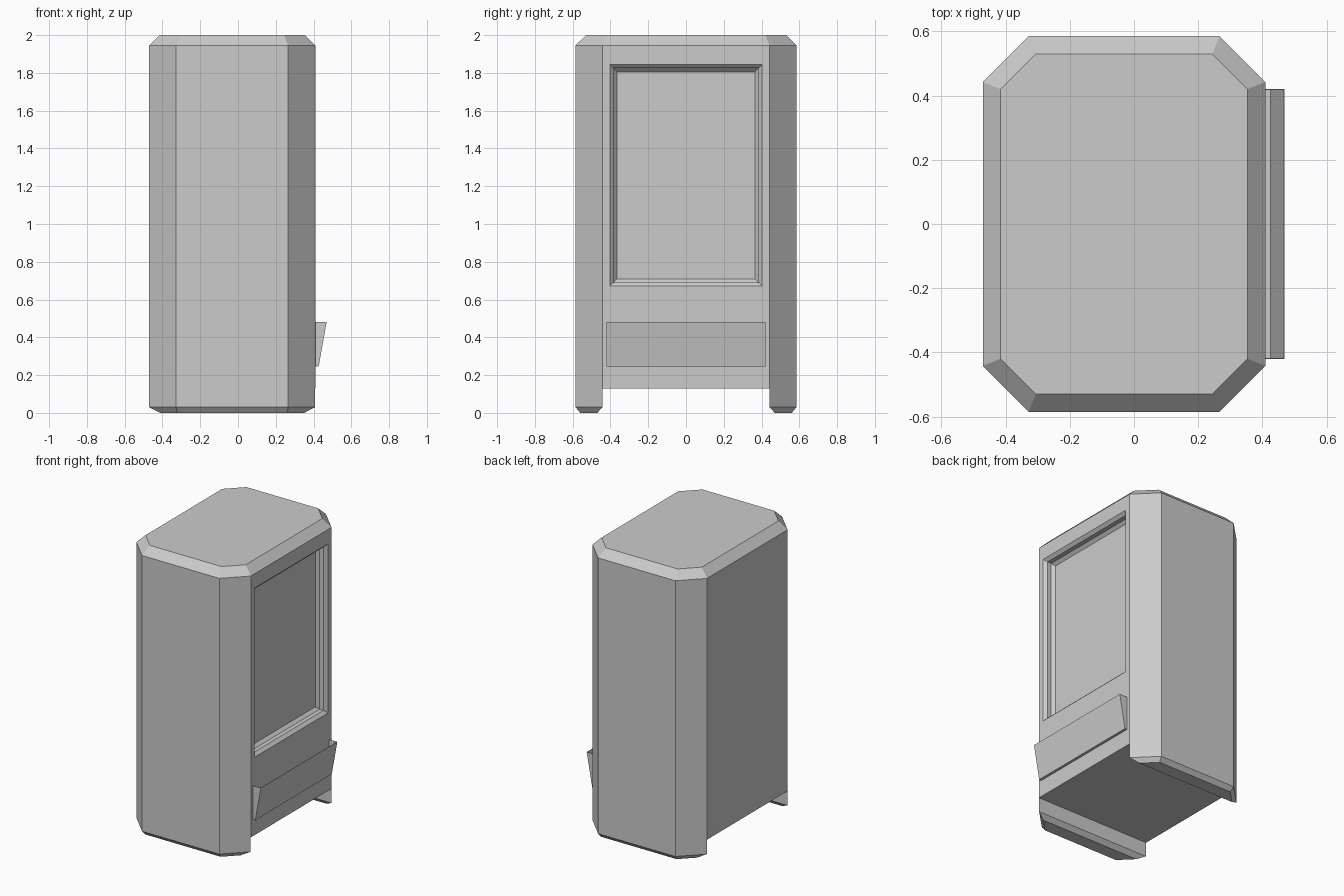
import bpy, bmesh

if "Cube" in bpy.data.objects:
    bpy.data.objects.remove(bpy.data.objects["Cube"])


def loft(name, rings):
    """Closed solid skinned through rings with equal point counts."""
    bm = bmesh.new()
    vs = [[bm.verts.new(p) for p in r] for r in rings]
    n = len(vs[0])
    for a, b in zip(vs, vs[1:]):
        for i in range(n):
            j = (i + 1) % n
            bm.faces.new((a[i], a[j], b[j], b[i]))
    bm.faces.new(vs[0])
    bm.faces.new(vs[-1])
    bmesh.ops.recalc_face_normals(bm, faces=bm.faces)
    return to_object(name, bm)


def to_object(name, bm):
    me = bpy.data.meshes.new(name)
    bm.to_mesh(me)
    bm.free()
    ob = bpy.data.objects.new(name, me)
    bpy.context.collection.objects.link(ob)
    return ob


def apply(ob, mod):
    bpy.context.view_layer.objects.active = ob
    bpy.ops.object.modifier_apply(modifier=mod.name)


def cut(ob, cutter):
    m = ob.modifiers.new("cut", 'BOOLEAN')
    m.operation, m.solver, m.object = 'DIFFERENCE', 'EXACT', cutter
    apply(ob, m)
    bpy.data.objects.remove(cutter)


def octagon(z, hx, hy, cx, cy, x0=-0.031):
    """Rectangle with cut corners; cx, cy are the corner cut sizes."""
    q = [(hx, hy - cy), (hx - cx, hy), (cx - hx, hy), (-hx, hy - cy)]
    pts = q + [(-x, -y) for x, y in q]
    return [(x + x0, y, z) for x, y in pts]


# cabinet with chamfered top and bottom edges
cabinet = loft("cabinet", [
    octagon(0.0, 0.41, 0.56, 0.12, 0.12),
    octagon(0.03, 0.44, 0.585, 0.143, 0.143),
    octagon(1.945, 0.44, 0.585, 0.143, 0.143),
    octagon(2.0, 0.385, 0.53, 0.11, 0.11),
])

# slot beneath the cabinet that leaves two chamfered runners
half = [(0.478, -0.01), (0.443, 0.03), (0.443, 0.13)]
slot = half + [(-y, z) for y, z in reversed(half)]
cut(cabinet, loft("slot_cutter", [[(x, y, z) for y, z in slot] for x in (-0.8, 0.8)]))

# stepped display window recess: (x, half width, half height)
steps = [(0.419, 0.414, 0.597), (0.389, 0.383, 0.567),
         (0.359, 0.383, 0.567), (0.339, 0.365, 0.548)]
cut(cabinet, loft("window_cutter", [
    [(x, sy * w, 1.258 + sz * h) for sy, sz in ((-1, -1), (1, -1), (1, 1), (-1, 1))]
    for x, w, h in steps]))

# delivery tray: open-topped, tilted front panel
bm = bmesh.new()
side = [(0.407, 0.48), (0.409, 0.245), (0.427, 0.245), (0.469, 0.48)]
a, b = [[bm.verts.new((x, y, z)) for x, z in side] for y in (-0.42, 0.42)]
bm.faces.new(a)
bm.faces.new(b[::-1])
for i in (1, 2):
    bm.faces.new((a[i + 1], a[i], b[i], b[i + 1]))
bmesh.ops.recalc_face_normals(bm, faces=bm.faces)
# keep the front panel facing outward (+x)
front = max(bm.faces, key=lambda f: f.calc_center_median().x)
front.normal_update()
if front.normal.x < 0:
    bmesh.ops.reverse_faces(bm, faces=bm.faces)
tray = to_object("delivery_tray", bm)
m = tray.modifiers.new("thickness", 'SOLIDIFY')
m.thickness, m.offset = 0.003, -1
apply(tray, m)
